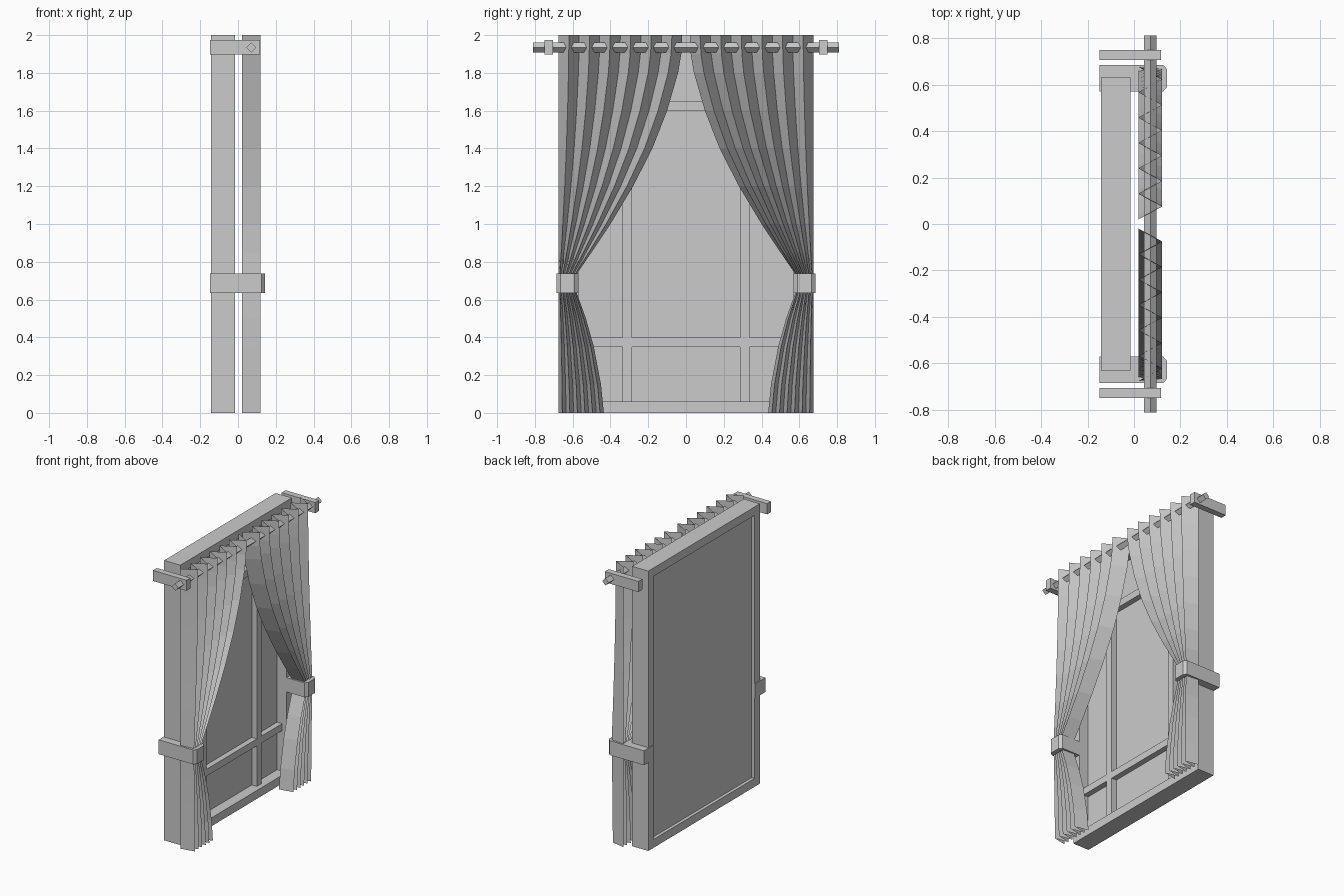
import bpy, bmesh, math

if "Cube" in bpy.data.objects:
    bpy.data.objects.remove(bpy.data.objects["Cube"])

def add_mesh(name, verts, faces):
    me = bpy.data.meshes.new(name)
    me.from_pydata(verts, [], faces)
    me.update()
    ob = bpy.data.objects.new(name, me)
    bpy.context.collection.objects.link(ob)
    return ob

def box(name, x0, x1, y0, y1, z0, z1):
    bm = bmesh.new()
    bmesh.ops.create_cube(bm, size=1)
    for v in bm.verts:
        v.co = ((x0 + x1) / 2 + v.co.x * (x1 - x0),
                (y0 + y1) / 2 + v.co.y * (y1 - y0),
                (z0 + z1) / 2 + v.co.z * (z1 - z0))
    me = bpy.data.meshes.new(name)
    bm.to_mesh(me)
    bm.free()
    ob = bpy.data.objects.new(name, me)
    bpy.context.collection.objects.link(ob)
    return ob

# window frame: one closed ring with an open middle
W, T, XB, XF = 0.63, 0.06, -0.143, -0.015
outer = [(-W, 0), (W, 0), (W, 2), (-W, 2)]
inner = [(-W + T, T), (W - T, T), (W - T, 2 - T), (-W + T, 2 - T)]
verts = [(x, y, z) for x in (XF, XB) for loop in (outer, inner) for y, z in loop]
faces = []
for i in range(4):
    j = (i + 1) % 4
    faces += [(i, j, 4 + j, 4 + i), (8 + j, 8 + i, 12 + i, 12 + j),
              (j, i, 8 + i, 8 + j), (4 + i, 4 + j, 12 + j, 12 + i)]
add_mesh("window_frame", verts, faces)

# pane and glazing bars
box("window_pane", -0.12, -0.09, -W + T, W - T, T, 2 - T)
for z in (0.35, 1.60):
    box("horizontal_bar", -0.09, -0.05, -W + T, W - T, z, z + 0.05)
for s in (-1, 1):
    box("vertical_bar", -0.09, -0.05, s * 0.31 - 0.025, s * 0.31 + 0.025, T, 2 - T)

# four-sided curtain rod
bpy.ops.mesh.primitive_cylinder_add(vertices=4, radius=0.026, depth=1.62,
                                    location=(0.07, 0, 1.935), rotation=(math.pi / 2, 0, 0))
bpy.context.object.name = "curtain_rod"

# inner edge of the curtain as (z, y)
EDGE = [(2, .02), (1.9, .025), (1.8, .042), (1.6, .10), (1.4, .178), (1.2, .28),
        (1.0, .40), (.85, .50), (.74, .575), (.64, .58), (.5, .53), (.35, .488),
        (.15, .45), (0, .435)]
FOLDS, OUT = 12, 0.675

for s, side in ((-1, "left"), (1, "right")):
    # pleated curtain sheet
    verts, faces = [], []
    n = FOLDS + 1
    for z, y in EDGE:
        for k in range(n):
            verts.append((0.12 if k % 2 else 0.02, s * (y + (OUT - y) * k / FOLDS), z))
    for r in range(len(EDGE) - 1):
        for k in range(FOLDS):
            a = r * n + k
            f = (a, a + n, a + n + 1, a + 1)
            faces.append(f if s > 0 else f[::-1])
    add_mesh(side + "_curtain", verts, faces)

    # tieback wrapping curtain and frame, front corners chamfered
    prof = [(-0.148, .57), (0.125, .57), (0.143, .59), (0.143, .665), (0.125, .685), (-0.148, .685)]
    m = len(prof)
    verts = [(x, s * y, z) for z in (0.635, 0.738) for x, y in prof]
    faces = [tuple(range(m))[::-1], tuple(range(m, 2 * m))]
    faces += [(i, (i + 1) % m, m + (i + 1) % m, m + i) for i in range(m)]
    add_mesh(side + "_tieback", verts, faces if s > 0 else [f[::-1] for f in faces])

    # rod bracket
    box(side + "_rod_bracket", -0.148, 0.117, s * 0.727 - 0.022, s * 0.727 + 0.022, 1.897, 1.973)
